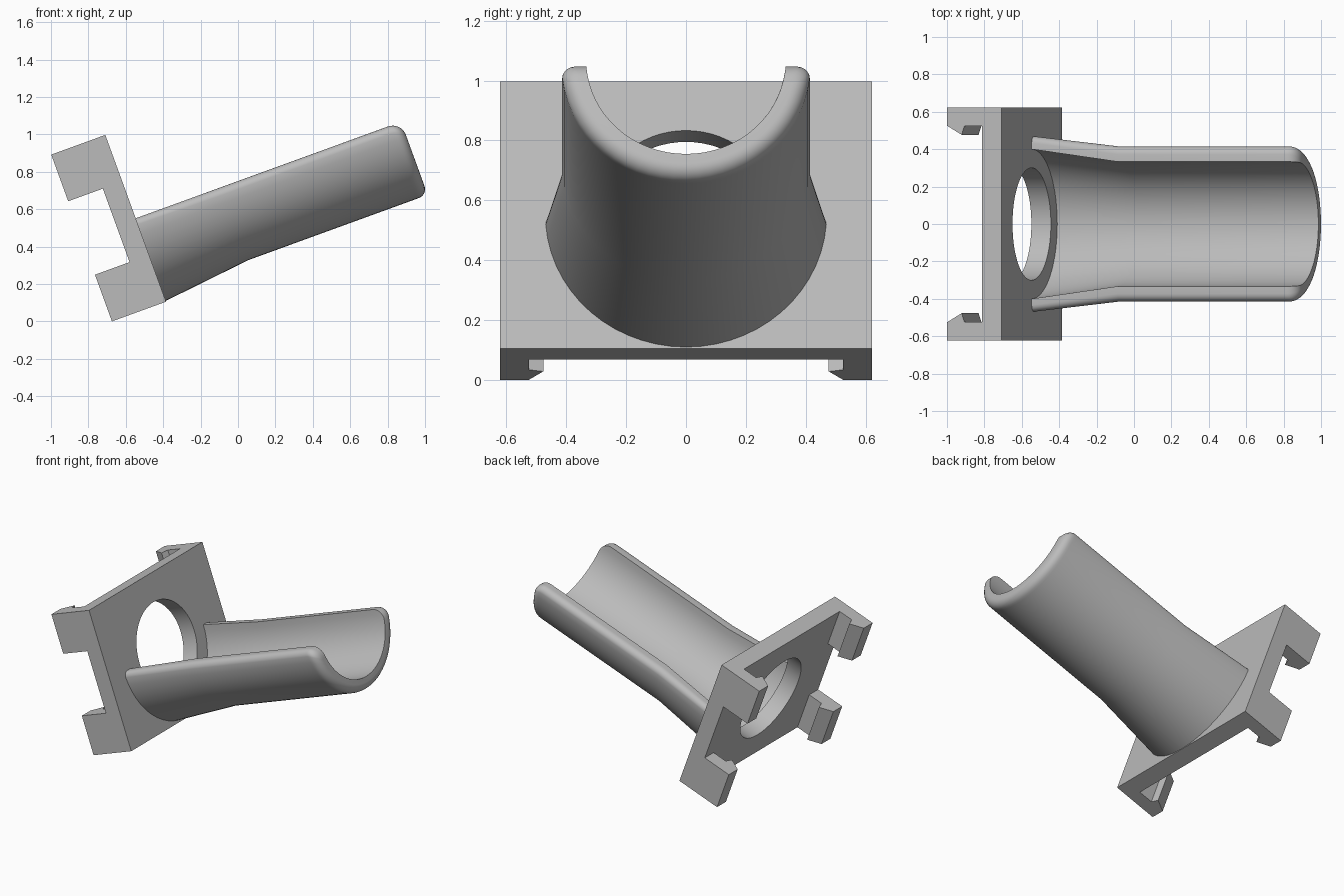
import bpy, bmesh
from math import sin, cos, asin, sqrt, pi, radians

if "Cube" in bpy.data.objects:
    bpy.data.objects.remove(bpy.data.objects["Cube"])

TILT = radians(-20)
ORIGIN = (-0.547, 0, 0.551)

grey = bpy.data.materials.new("light grey plastic")
grey.use_nodes = True
colour = (0.5, 0.5, 0.5, 1)
grey.diffuse_color = colour
grey.node_tree.nodes["Principled BSDF"].inputs["Base Color"].default_value = colour


def make(name, bm):
    """Turn a bmesh built along the holder's own axes into a tilted object."""
    bmesh.ops.recalc_face_normals(bm, faces=bm.faces)
    mesh = bpy.data.meshes.new(name)
    bm.to_mesh(mesh)
    bm.free()
    mesh.materials.append(grey)
    ob = bpy.data.objects.new(name, mesh)
    bpy.context.collection.objects.link(ob)
    ob.location = ORIGIN
    ob.rotation_euler.y = TILT
    return ob


def smooth(ob):
    bpy.ops.object.select_all(action="DESELECT")
    ob.select_set(True)
    bpy.context.view_layer.objects.active = ob
    bpy.ops.object.shade_smooth_by_angle(angle=radians(32))


def loft(rings):
    """Skin a list of closed rings and cap both ends."""
    bm = bmesh.new()
    rows = [[bm.verts.new(p) for p in ring] for ring in rings]
    for a, b in zip(rows, rows[1:]):
        for i in range(len(a)):
            j = (i + 1) % len(a)
            bm.faces.new((a[i], a[j], b[j], b[i]))
    bm.faces.new(rows[0])
    bm.faces.new(rows[-1])
    return bm


# Mounting plate with a round opening
HALF_Y, HALF_Z, THICK = 0.622, 0.4745, 0.111
plate = make("mounting_plate", loft([
    [(x, sy * HALF_Y, sz * HALF_Z) for sy, sz in ((-1, -1), (1, -1), (1, 1), (-1, 1))]
    for x in (-THICK, 0)]))
cutter = make("hole_cutter", loft([
    [(x, 0.3 * cos(i * pi / 32), 0.3 * sin(i * pi / 32)) for i in range(64)]
    for x in (-0.3, 0.2)]))
cutter.hide_render = True
cut = plate.modifiers.new("hole", "BOOLEAN")
cut.operation = "DIFFERENCE"
cut.solver = "EXACT"
cut.object = cutter
bpy.context.view_layer.objects.active = plate
bpy.ops.object.modifier_apply(modifier="hole")
bpy.data.objects.remove(cutter)
smooth(plate)

# Four hooked clips behind the plate corners
hook = ((-THICK, HALF_Y), (-0.308, HALF_Y), (-0.308, 0.525),
        (-0.226, 0.477), (-0.21, 0.525), (-THICK, 0.525))
for side, sy in (("left", 1), ("right", -1)):
    for level, sz in (("upper", 1), ("lower", -1)):
        make(f"{level}_{side}_clip", loft([
            [(x, sy * y, sz * z) for x, y in hook] for z in (0.209, HALF_Z)]))


# Half-pipe cradle: flared at the plate, rounded at the free end
def section(x, inner, outer, top, n=28, k=5):
    """Half ring cut off at height top, its outer upper edges rounded."""
    f = 0.5 * (outer - inner)
    a = asin(top / inner)
    pts = []
    for i in range(n + 1):
        t = a - (pi + 2 * a) * i / n
        pts.append((x, inner * cos(t), inner * sin(t)))
    low = top - f
    cy = sqrt(outer ** 2 - low ** 2) - f
    fillet = [(cy + f * cos(i * pi / 2 / k), low + f * sin(i * pi / 2 / k))
              for i in range(k, 0, -1)]
    pts += [(x, -y, z) for y, z in fillet]
    b = asin(low / outer)
    for i in range(n + 1):
        t = -pi - b + (pi + 2 * b) * i / n
        pts.append((x, outer * cos(t), outer * sin(t)))
    pts += [(x, y, z) for y, z in reversed(fillet)]
    return pts


INNER, OUTER, END = 0.333, 0.416, 1.51
CORNER, RIM = 0.075, 0.05
rings = [section(-0.01, 0.4, 0.47, 0), section(0, 0.4, 0.47, 0),
         section(0.49, INNER, OUTER, 0)]
for i in range(9):
    t = i * pi / 16
    x = END - CORNER + CORNER * sin(t)
    d = max(0, x - (END - RIM))
    r = OUTER - RIM + sqrt(max(0, RIM ** 2 - d ** 2))
    rings.append(section(x, INNER, r, -CORNER * (1 - cos(t))))
smooth(make("cradle", loft(rings)))
